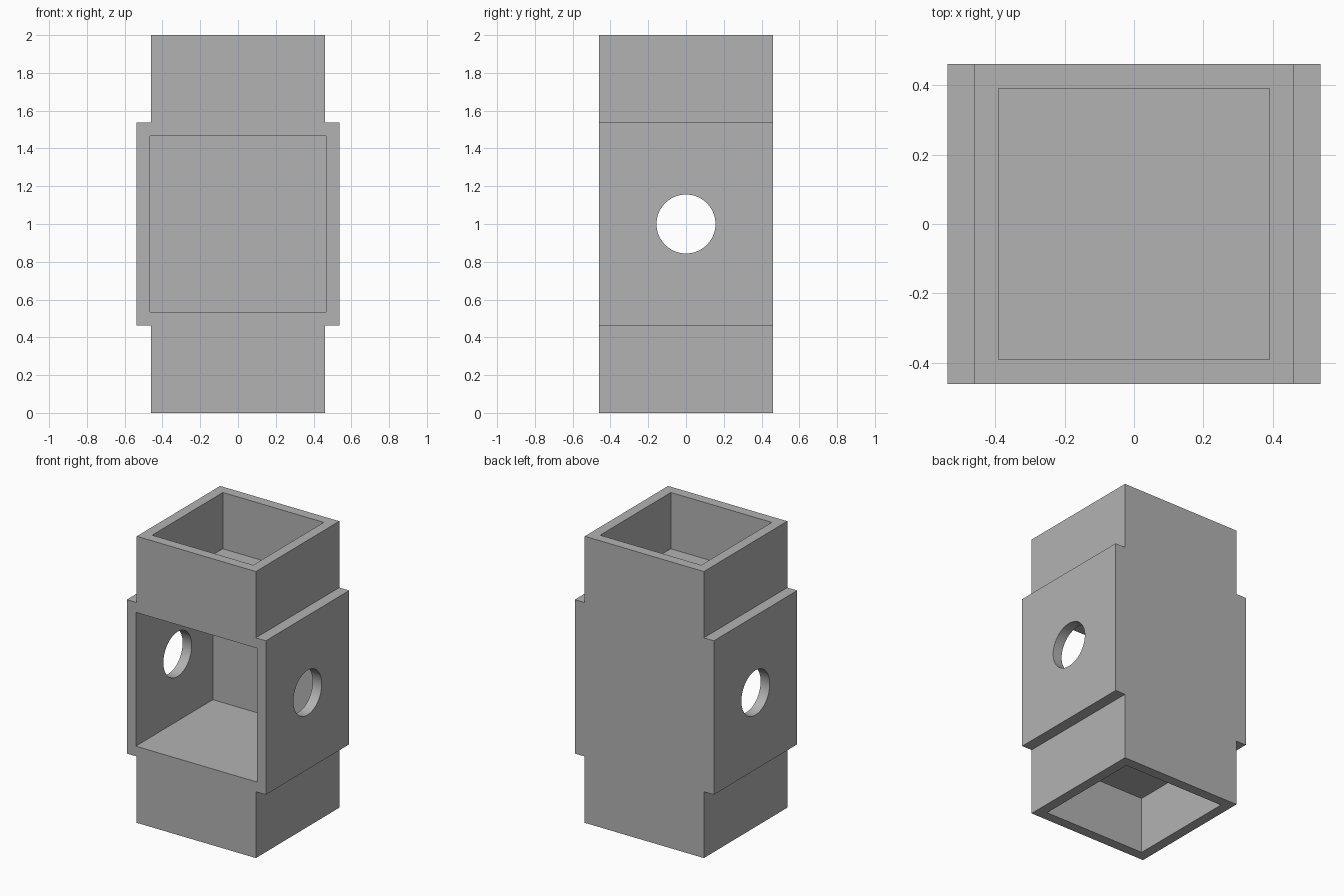
import bpy
import bmesh
from mathutils import Matrix

cube = bpy.data.objects.get("Cube")
if cube:
    bpy.data.objects.remove(cube, do_unlink=True)

# Main dimensions
half = 0.46          # half width of the square column
wide = 0.537         # half width of the middle block
wall = 0.07          # wall thickness
low, high = 0.463, 1.537   # bottom and top of the middle block
height = 2.0
hole_radius = 0.156
inner = half - wall
pocket = low - wall

grey = bpy.data.materials.new("light_grey")
grey.use_nodes = True
grey.diffuse_color = (0.45, 0.45, 0.45, 1)
grey.node_tree.nodes["Principled BSDF"].inputs["Base Color"].default_value = (0.45, 0.45, 0.45, 1)


def make_object(name, bm):
    bmesh.ops.recalc_face_normals(bm, faces=bm.faces)
    mesh = bpy.data.meshes.new(name)
    bm.to_mesh(mesh)
    bm.free()
    mesh.materials.append(grey)
    obj = bpy.data.objects.new(name, mesh)
    bpy.context.collection.objects.link(obj)
    return obj


def box(name, x, y, z):
    bm = bmesh.new()
    bmesh.ops.create_cube(bm, size=1)
    for v in bm.verts:
        v.co = [span[0] if c < 0 else span[1] for c, span in zip(v.co, (x, y, z))]
    return make_object(name, bm)


# Outer housing: stepped front profile extruded from front to back
right_side = [(half, 0), (half, low), (wide, low), (wide, high), (half, high), (half, height)]
profile = right_side + [(-x, z) for x, z in reversed(right_side)]
bm = bmesh.new()
face = bm.faces.new([bm.verts.new((x, -half, z)) for x, z in profile])
extruded = bmesh.ops.extrude_face_region(bm, geom=[face])
back = [g for g in extruded["geom"] if isinstance(g, bmesh.types.BMVert)]
bmesh.ops.translate(bm, verts=back, vec=(0, 2 * half, 0))
housing = make_object("housing", bm)

# Cutters: top and bottom sockets, front chamber, side-to-side hole
sq = (-inner, inner)
cutters = [
    box("top_socket_cutter", sq, sq, (height - pocket, height + 0.2)),
    box("bottom_socket_cutter", sq, sq, (-0.2, pocket)),
    box("chamber_cutter", (wall - wide, wide - wall), (-half - 0.2, inner),
        (low + wall, high - wall)),
]
bm = bmesh.new()
bmesh.ops.create_cone(bm, cap_ends=True, segments=64, radius1=hole_radius,
                      radius2=hole_radius, depth=3,
                      matrix=Matrix.Translation((0, 0, height / 2)) @ Matrix.Rotation(1.5707963, 4, "Y"))
cutters.append(make_object("side_hole_cutter", bm))

bpy.context.view_layer.objects.active = housing
for cutter in cutters:
    cutter.hide_render = True
    mod = housing.modifiers.new(cutter.name, "BOOLEAN")
    mod.operation = "DIFFERENCE"
    mod.solver = "EXACT"
    mod.object = cutter
    bpy.ops.object.modifier_apply(modifier=mod.name)
    bpy.data.objects.remove(cutter, do_unlink=True)

# Smooth hole walls, crisp edges elsewhere
bpy.ops.object.select_all(action="DESELECT")
housing.select_set(True)
bpy.ops.object.shade_smooth_by_angle(angle=0.5)
